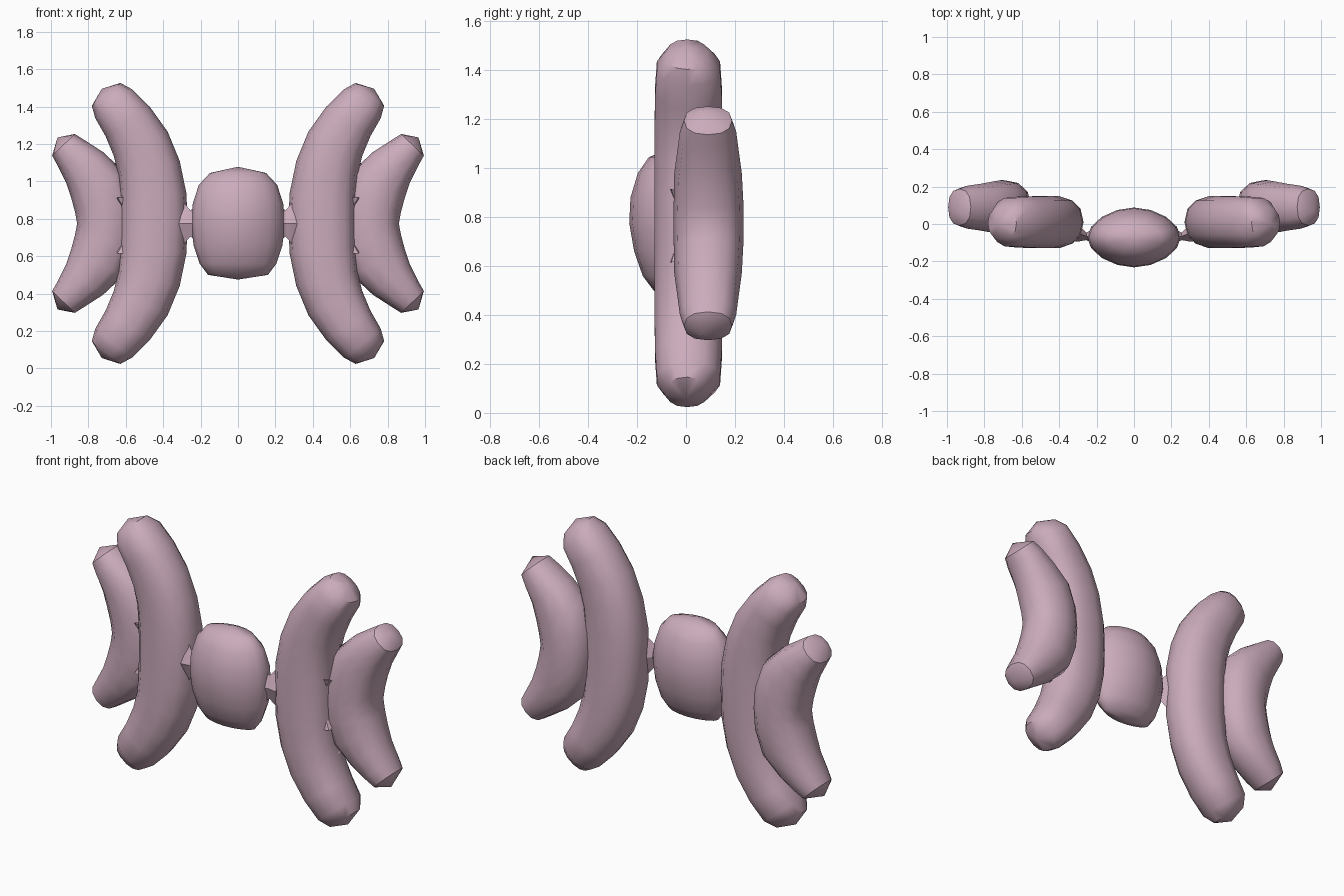
import bpy, bmesh, math
from mathutils import Vector

cube = bpy.data.objects.get("Cube")
if cube:
    bpy.data.objects.remove(cube, do_unlink=True)

# One dusty pink for everything
pink = bpy.data.materials.new("dusty_pink")
pink.use_nodes = True
pink.diffuse_color = (0.60, 0.41, 0.50, 1)
pink.node_tree.nodes["Principled BSDF"].inputs["Base Color"].default_value = pink.diffuse_color

MID = 0.775   # height of the horizontal symmetry plane


def finish(name, bm, angle=40):
    bmesh.ops.recalc_face_normals(bm, faces=bm.faces[:])
    mesh = bpy.data.meshes.new(name)
    bm.to_mesh(mesh)
    bm.free()
    mesh.materials.append(pink)
    obj = bpy.data.objects.new(name, mesh)
    bpy.context.collection.objects.link(obj)
    bpy.ops.object.select_all(action='DESELECT')
    obj.select_set(True)
    bpy.context.view_layer.objects.active = obj
    bpy.ops.object.shade_smooth_by_angle(angle=math.radians(angle))
    return obj


def power(value, exponent):
    return math.copysign(abs(value) ** exponent, value)


def loft(name, stations, tips, sides=14, side=1, square=0.85, angle=40):
    """Skin rounded rings along a path; station = (x, y, z, half width, half depth)."""
    bm = bmesh.new()
    rings = []
    for i, (x, y, z, w, d) in enumerate(stations):
        a = stations[max(i - 1, 0)]
        b = stations[min(i + 1, len(stations) - 1)]
        tangent = Vector((b[0] - a[0], 0, b[2] - a[2])).normalized()
        across = Vector((tangent.z, 0, -tangent.x))
        ring = []
        for k in range(sides):
            t = 2 * math.pi * k / sides
            p = Vector((x, y, z)) + across * w * power(math.cos(t), square)
            p.y += d * power(math.sin(t), square)
            ring.append(bm.verts.new((p.x * side, p.y, p.z)))
        rings.append(ring)
    for r0, r1 in zip(rings, rings[1:]):
        for k in range(sides):
            n = (k + 1) % sides
            bm.faces.new((r0[k], r0[n], r1[n], r1[k]))
    for ring, tip in ((rings[0], tips[0]), (rings[-1], tips[1])):
        v = bm.verts.new((tip[0] * side, tip[1], tip[2]))
        for k in range(sides):
            bm.faces.new((ring[k], ring[(k + 1) % sides], v))
    return finish(name, bm, angle)


def mirrored(half):
    """Continue an upper half path below the symmetry plane."""
    low = [(x, y, 2 * MID - z, w, d) for x, y, z, w, d in reversed(half[1:])]
    return low + half


def low_tip(p):
    return (p[0], p[1], 2 * MID - p[2])


# Upper halves of the two lobes, from waist to end
inner_half = [(0.45, 0.01, MID, 0.18, 0.142), (0.453, 0.01, 0.92, 0.178, 0.142),
              (0.475, 0.01, 1.07, 0.168, 0.142), (0.52, 0.01, 1.20, 0.158, 0.141),
              (0.59, 0.01, 1.32, 0.142, 0.139), (0.665, 0.01, 1.415, 0.125, 0.132),
              (0.705, 0.005, 1.465, 0.098, 0.085)]
inner_tip = (0.728, 0.0, 1.495)
outer_half = [(0.705, 0.092, MID, 0.155, 0.144), (0.715, 0.092, 0.87, 0.16, 0.142),
              (0.75, 0.09, 0.98, 0.158, 0.138), (0.82, 0.09, 1.075, 0.128, 0.125),
              (0.89, 0.09, 1.15, 0.10, 0.115), (0.933, 0.09, 1.195, 0.084, 0.098)]
outer_tip = (0.965, 0.07, 1.235)

for side, label in ((1, "left"), (-1, "right")):
    loft(label + "_inner_lobe", mirrored(inner_half), (low_tip(inner_tip), inner_tip), side=side)
    loft(label + "_outer_lobe", mirrored(outer_half), (low_tip(outer_tip), outer_tip),
         sides=12, side=side)

    # Thin bow-tie web between the body and the inner lobe
    bm = bmesh.new()
    rings = []
    for x, y, h, d in ((0.20, -0.068, 0.11, 0.05), (0.255, -0.066, 0.07, 0.02),
                       (0.305, -0.045, 0.13, 0.05), (0.37, -0.03, 0.09, 0.05)):
        rings.append([bm.verts.new((x * side, y + dy, MID + dz))
                      for dy, dz in ((0, h), (d, 0), (0, -h), (-d, 0))])
    for r0, r1 in zip(rings, rings[1:]):
        for k in range(4):
            bm.faces.new((r0[k], r0[(k + 1) % 4], r1[(k + 1) % 4], r1[k]))
    bm.faces.new(rings[0])
    bm.faces.new(rings[-1])
    finish(label + "_connecting_web", bm, 25)

    # Small jagged spurs along the seam between the lobes
    bm = bmesh.new()
    for z, dz in ((0.88, 0.035), (0.65, -0.035), (1.09, 0.03), (0.46, -0.03)):
        a, b, c, d = [bm.verts.new((x * side, y, zz)) for x, y, zz in
                      ((0.645, -0.06, z + dz), (0.57, -0.07, z + dz),
                       (0.58, -0.03, z - 2 * dz), (0.66, 0.06, z))]
        for f in ((a, b, c), (a, c, d), (a, d, b), (b, d, c)):
            bm.faces.new(f)
    finish(label + "_seam_spurs", bm, 20)

# Central lens-shaped body: rounded outline, thinning to an edge at the sides
body_rows = [(0.16, 0.06, 0.50), (0.205, 0.105, 0.56), (0.238, 0.14, 0.66), (0.25, 0.16, MID),
             (0.242, 0.155, 0.88), (0.21, 0.125, 0.98), (0.15, 0.08, 1.045)]
loft("central_body", [(0, -0.072, z, w, d) for w, d, z in body_rows],
     ((0, -0.07, 0.475), (0, -0.07, 1.078)), sides=16, square=1.08, angle=50)
